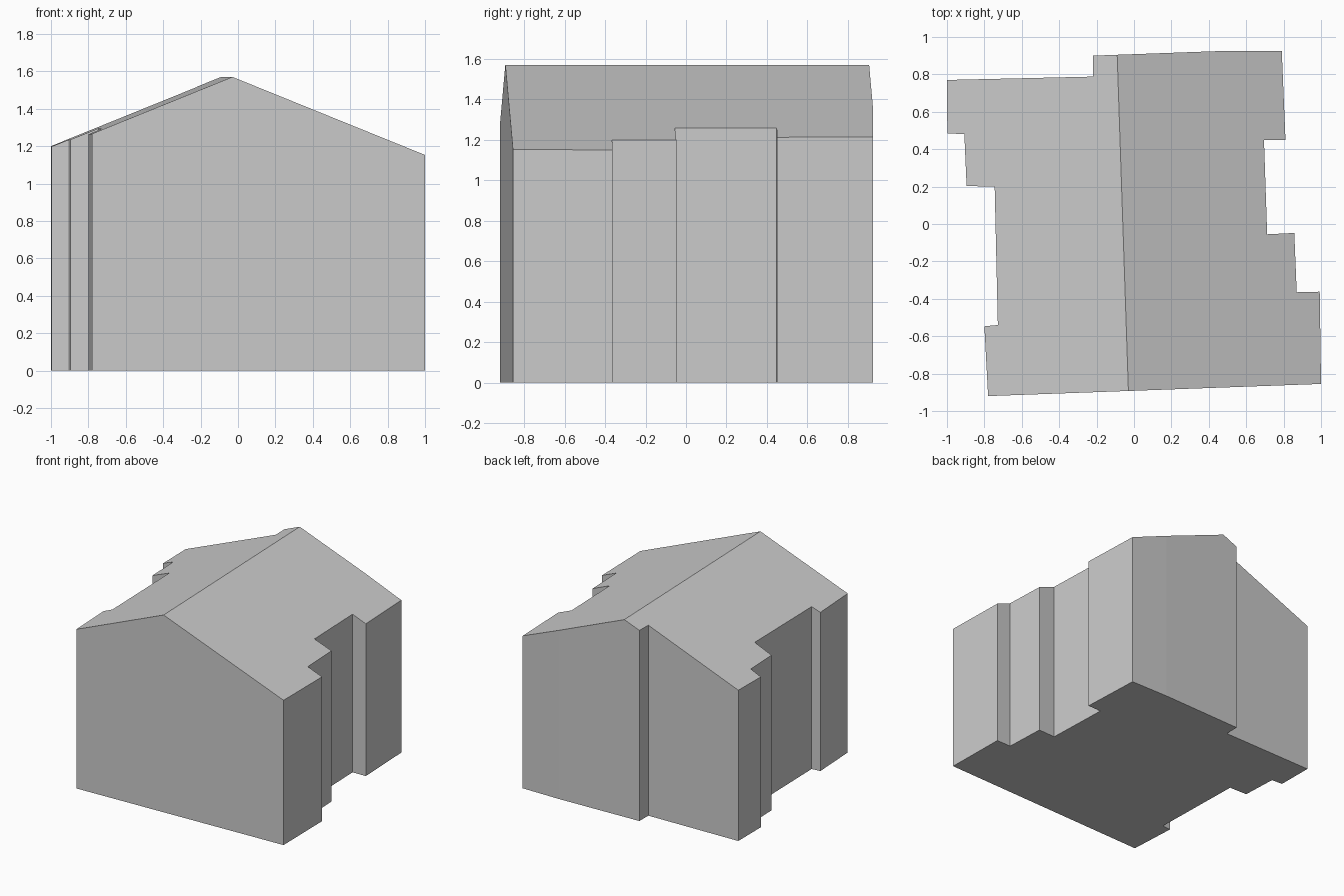
import bpy
import bmesh
from mathutils import Vector

cube = bpy.data.objects.get("Cube")
if cube:
    bpy.data.objects.remove(cube, do_unlink=True)

RIDGE_HEIGHT = 1.57
ROOF_PITCH = 0.405
RIDGE_FRONT = Vector((-0.03, -0.89, 0))
RIDGE_BACK = Vector((-0.09, 0.905, 0))

# Stepped outline of the walls, from the front left corner round the back
FOOTPRINT = [
    (1, -0.855), (0.993, -0.362), (0.87, -0.365), (0.857, -0.048),
    (0.712, -0.055), (0.695, 0.448), (0.81, 0.45), (0.79, 0.925),
    (0.47, 0.925), (-0.22, 0.9), (-0.22, 0.788), (-1, 0.77),
    (-0.998, 0.485), (-0.907, 0.48), (-0.895, 0.203), (-0.745, 0.2),
    (-0.728, -0.54), (-0.8, -0.547), (-0.78, -0.92),
]


def make_material(name, colour):
    mat = bpy.data.materials.new(name)
    mat.use_nodes = True
    mat.diffuse_color = colour
    mat.node_tree.nodes["Principled BSDF"].inputs["Base Color"].default_value = colour
    return mat


def build_house():
    bm = bmesh.new()
    # Walls and floor: a straight prism over the outline
    floor = [bm.verts.new((x, y, 0)) for x, y in FOOTPRINT]
    eaves = [bm.verts.new((x, y, RIDGE_HEIGHT)) for x, y in FOOTPRINT]
    bm.faces.new(floor)
    bm.faces.new(eaves)
    for i in range(len(floor)):
        j = (i + 1) % len(floor)
        bm.faces.new((floor[i], floor[j], eaves[j], eaves[i]))

    # Ridge: cut along its line, then slope the roof away on both sides
    across = (RIDGE_BACK - RIDGE_FRONT).cross(Vector((0, 0, 1))).normalized()
    bmesh.ops.bisect_plane(bm, geom=bm.verts[:] + bm.edges[:] + bm.faces[:],
                           plane_co=RIDGE_FRONT, plane_no=across)
    for v in bm.verts:
        if v.co.z > RIDGE_HEIGHT / 2:
            v.co.z -= ROOF_PITCH * abs((v.co - RIDGE_FRONT).dot(across))

    bmesh.ops.recalc_face_normals(bm, faces=bm.faces[:])
    mesh = bpy.data.meshes.new("gabled_house")
    bm.to_mesh(mesh)
    bm.free()
    house = bpy.data.objects.new("gabled_house", mesh)
    bpy.context.scene.collection.objects.link(house)
    return house


house = build_house()
house.data.materials.append(make_material("light grey", (0.6, 0.6, 0.6, 1)))
